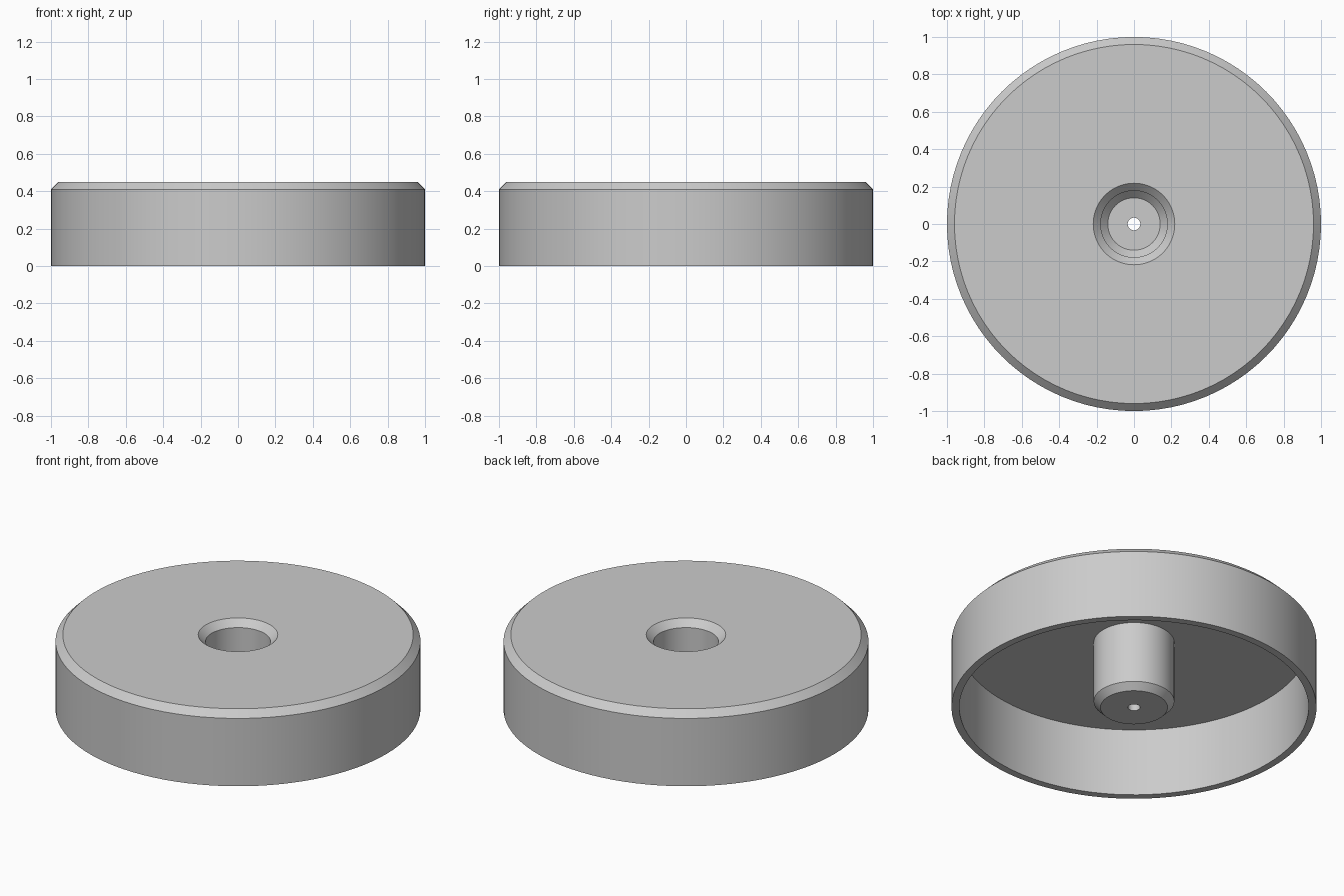
import bpy
import bmesh
from math import radians, tau

SEGMENTS = 96

cube = bpy.data.objects.get("Cube")
if cube:
    bpy.data.objects.remove(cube)

# Single plain grey
grey = bpy.data.materials.new("light_grey")
grey.use_nodes = True
colour = (0.6, 0.6, 0.6, 1)
grey.diffuse_color = colour
grey.node_tree.nodes["Principled BSDF"].inputs["Base Color"].default_value = colour


def lathe(name, profile):
    """Revolve a closed (radius, height) outline around the z axis."""
    bm = bmesh.new()
    verts = [bm.verts.new((r, 0, z)) for r, z in profile]
    edges = [bm.edges.new((a, b)) for a, b in zip(verts, verts[1:] + verts[:1])]
    bmesh.ops.spin(bm, geom=verts + edges, cent=(0, 0, 0), axis=(0, 0, 1),
                   angle=tau, steps=SEGMENTS, use_merge=True)
    bmesh.ops.remove_doubles(bm, verts=bm.verts, dist=0.0001)
    bmesh.ops.recalc_face_normals(bm, faces=bm.faces)
    mesh = bpy.data.meshes.new(name)
    bm.to_mesh(mesh)
    bm.free()
    mesh.materials.append(grey)
    obj = bpy.data.objects.new(name, mesh)
    bpy.context.collection.objects.link(obj)
    bpy.ops.object.select_all(action="DESELECT")
    obj.select_set(True)
    bpy.context.view_layer.objects.active = obj
    bpy.ops.object.shade_smooth_by_angle(angle=radians(25))
    return obj


# Hollow cap with a chamfered rim and a hollow central boss
outer_wall = [(0.957, 0), (1, 0), (1, 0.41), (0.96, 0.45)]
recess = [(0.218, 0.45), (0.178, 0.41), (0.178, 0.08), (0.14, 0.04), (0.034, 0.04)]
boss = [(0.034, 0), (0.184, 0), (0.221, 0.038), (0.221, 0.41)]
ceiling = [(0.957, 0.41)]
lathe("round_cap", outer_wall + recess + boss + ceiling)
